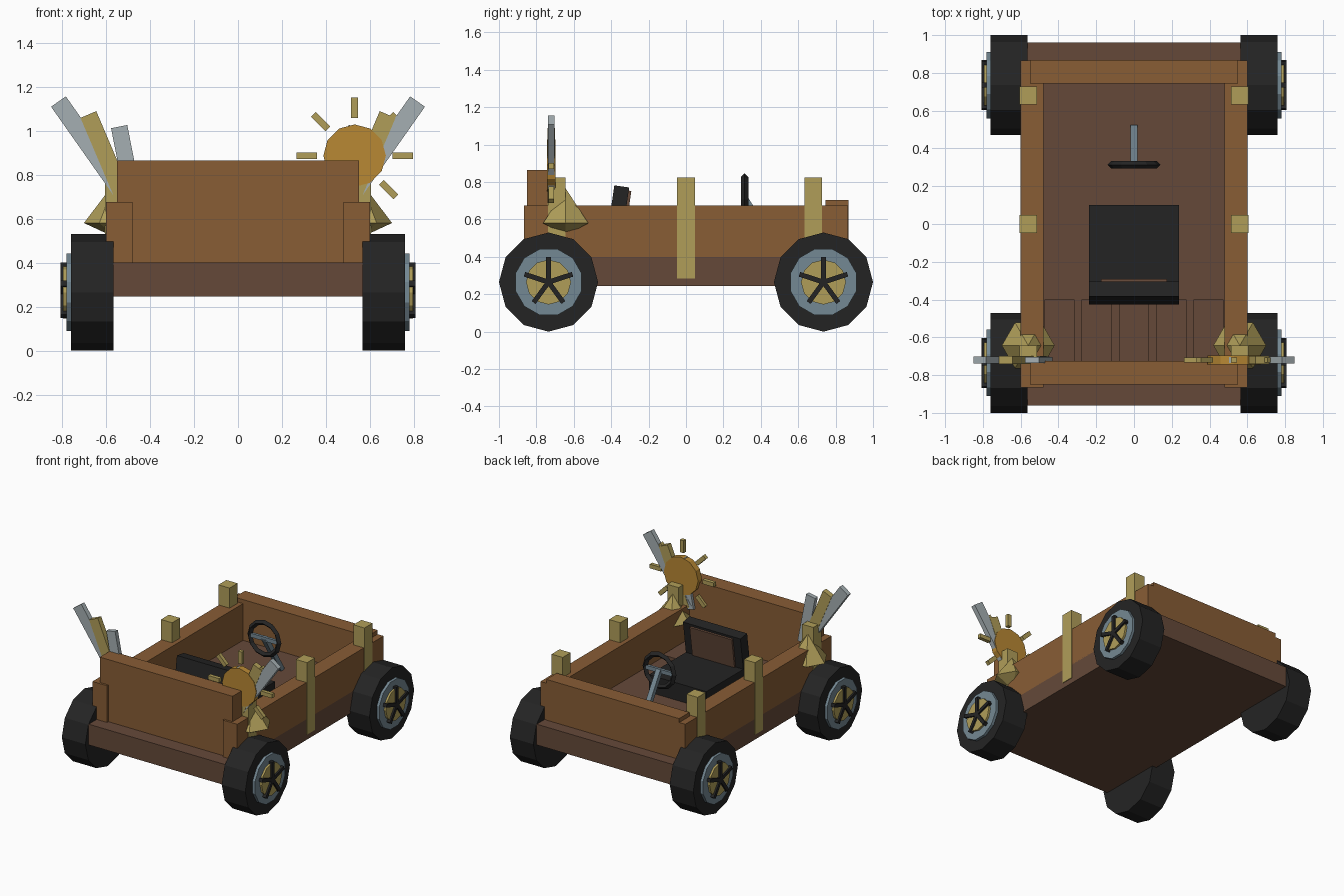
import bpy, math
from mathutils import Matrix, Vector

if "Cube" in bpy.data.objects:
    bpy.data.objects.remove(bpy.data.objects["Cube"])


def material(name, r, g, b):
    lin = [((c / 255 + 0.055) / 1.055) ** 2.4 for c in (r, g, b)]
    m = bpy.data.materials.new(name)
    m.diffuse_color = (*lin, 1)
    m.use_nodes = True
    m.node_tree.nodes["Principled BSDF"].inputs["Base Color"].default_value = m.diffuse_color
    return m


WOOD = material("warm wood", 136, 93, 53)
DARK_WOOD = material("dark wood", 101, 73, 57)
BLACK = material("rubber black", 36, 36, 36)
GOLD = material("pale gold", 176, 158, 89)
SUN = material("sun orange", 184, 136, 52)
SILVER = material("silver", 165, 175, 178)
STEEL = material("blue steel", 116, 136, 147)


def finish(name, mat):
    o = bpy.context.object
    o.name = name
    o.data.materials.clear()
    o.data.materials.append(mat)
    return o


def box(name, mat, lo, hi, rot=(0, 0, 0)):
    c = [(a + b) / 2 for a, b in zip(lo, hi)]
    bpy.ops.mesh.primitive_cube_add(size=1, location=c, rotation=rot)
    o = finish(name, mat)
    o.scale = [b - a for a, b in zip(lo, hi)]
    return o


def disc(name, mat, centre, r, depth, axis, sides=12, turn=0):
    """Cylinder along the x or y axis."""
    rot = Matrix.Rotation(math.pi / 2, 4, 'Y' if axis == 'x' else 'X') @ Matrix.Rotation(turn, 4, 'Z')
    bpy.ops.mesh.primitive_cylinder_add(vertices=sides, radius=r, depth=depth,
                                        location=centre, rotation=rot.to_euler())
    return finish(name, mat)


def bar(name, mat, a, b, width, depth):
    """Flat bar between two points, width in the xz plane, depth along y."""
    a, b = Vector(a), Vector(b)
    d = (b - a).normalized()
    side = d.cross(Vector((0, 1, 0)) if abs(d.y) < 0.5 or abs(d.z) > 0.1 else Vector((0, 0, 1)))
    side.normalize()
    rot = Matrix((side, d.cross(side), d)).transposed()
    bpy.ops.mesh.primitive_cube_add(size=1, location=(a + b) / 2, rotation=rot.to_euler())
    o = finish(name, mat)
    o.scale = (width, depth, (b - a).length)
    return o


# Body: chassis, end panels, floor planks
box("chassis", DARK_WOOD, (-0.6, -0.96, 0.245), (0.6, 0.96, 0.40))
box("front_panel", WOOD, (-0.55, -0.85, 0.39), (0.55, -0.725, 0.865))
box("back_panel", WOOD, (-0.55, 0.745, 0.39), (0.55, 0.868, 0.705))
for i in range(5):
    x = (i - 2) * 0.197
    box(f"floor_plank_{i + 1}", DARK_WOOD, (x - 0.08, -0.74, 0.39), (x + 0.08, -0.40, 0.425))

# Seat with a backrest tipped slightly forward
box("seat_base", BLACK, (-0.238, -0.41, 0.39), (0.238, 0.10, 0.53))
box("seat_backrest", BLACK, (-0.238, -0.405, 0.48), (0.238, -0.325, 0.778), (-0.145, 0, 0))
box("backrest_pad", DARK_WOOD, (-0.175, -0.335, 0.52), (0.175, -0.309, 0.755), (-0.145, 0, 0))

# Steering wheel, spoke and column
bpy.ops.mesh.primitive_torus_add(major_radius=0.12, minor_radius=0.02, major_segments=12,
                                 minor_segments=4, location=(0, 0.313, 0.707),
                                 rotation=(math.pi / 2, 0, 0))
finish("steering_wheel", BLACK)
box("steering_spoke", STEEL, (-0.115, 0.303, 0.692), (0.115, 0.323, 0.722))
bar("steering_column", STEEL, (0, 0.315, 0.71), (0, 0.51, 0.40), 0.036, 0.036)

for s, tag in ((-1, "left"), (1, "right")):
    # Side wall and posts
    xs = sorted((s * 0.48, s * 0.60))
    box(f"{tag}_wall", WOOD, (xs[0], -0.866, 0.39), (xs[1], 0.866, 0.675))
    xs = sorted((s * 0.513, s * 0.605))
    for name, y in (("front", -0.69), ("middle", 0), ("back", 0.68)):
        box(f"{tag}_{name}_post", GOLD, (xs[0], y - 0.047, 0.285), (xs[1], y + 0.047, 0.825))

    # Six-sided double pyramid at the front corner
    for name, z0, z1 in (("upper", 0.58, 0.765), ("lower", 0.58, 0.515)):
        flip = math.pi if z1 < z0 else 0
        bpy.ops.mesh.primitive_cone_add(vertices=6, radius1=0.14, depth=abs(z1 - z0),
                                        location=(s * 0.56, -0.643, (z0 + z1) / 2),
                                        rotation=(flip, 0, math.pi / 6))
        finish(f"{tag}_{name}_pyramid", GOLD)

    # Fan of three blades
    bar(f"{tag}_outer_blade", SILVER, (s * 0.816, -0.72, 1.132), (s * 0.48, -0.72, 0.655), 0.082, 0.036)
    bar(f"{tag}_middle_blade", GOLD, (s * 0.68, -0.72, 1.073), (s * 0.50, -0.72, 0.65), 0.078, 0.040)
    bar(f"{tag}_inner_blade", SILVER, (s * 0.54, -0.72, 1.018), (s * 0.468, -0.72, 0.65), 0.075, 0.032)

    # Wheels: tyre, rim, hub and five spokes
    for y, end in ((-0.735, "front"), (0.735, "back")):
        n = f"{tag}_{end}"
        disc(f"{n}_tyre", BLACK, (s * 0.6625, y, 0.265), 0.265, 0.195, 'x')
        disc(f"{n}_rim", STEEL, (s * 0.73, y, 0.265), 0.183, 0.10, 'x', 12, math.pi / 12)
        disc(f"{n}_hub", GOLD, (s * 0.745, y, 0.265), 0.12, 0.10, 'x')
        for k in range(5):
            a = k * math.tau / 5
            c = (s * 0.79, y - 0.066 * math.sin(a), 0.265 + 0.066 * math.cos(a))
            bpy.ops.mesh.primitive_cube_add(size=1, location=c, rotation=(a, 0, 0))
            finish(f"{n}_spoke_{k + 1}", BLACK).scale = (0.035, 0.026, 0.138)

# Sun ornament on the right blades
cx, cy, cz = 0.53, -0.72, 0.886
disc("sun_disc", SUN, (cx, cy, cz), 0.142, 0.046, 'y')
for k in range(8):
    a = k * math.tau / 8
    d = (math.cos(a), math.sin(a))
    bar(f"sun_ray_{k + 1}", GOLD, (cx + 0.172 * d[0], cy, cz + 0.172 * d[1]),
        (cx + 0.265 * d[0], cy, cz + 0.265 * d[1]), 0.031, 0.028)
